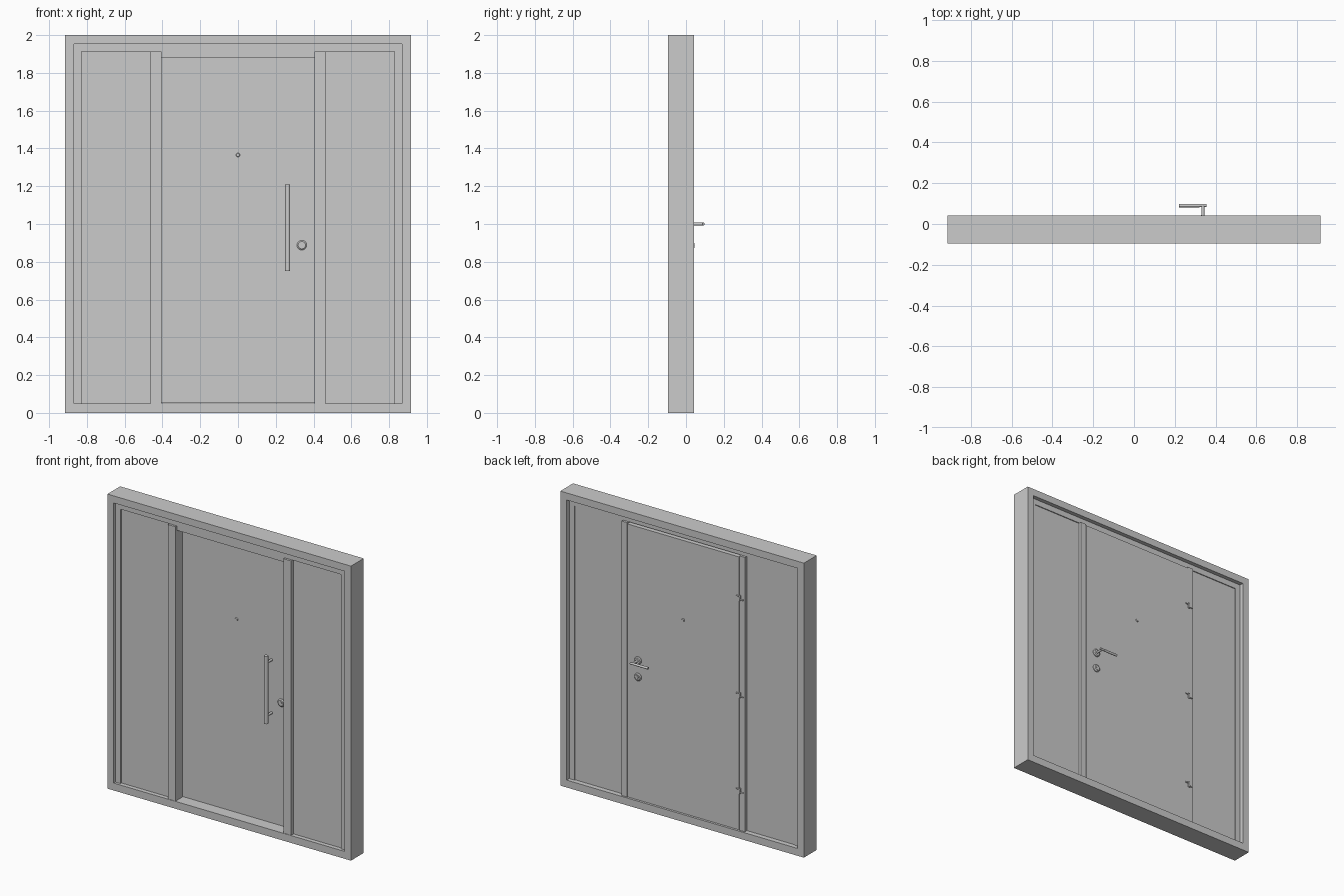
import bpy, bmesh
from math import pi
from mathutils import Vector

if "Cube" in bpy.data.objects:
    bpy.data.objects.remove(bpy.data.objects["Cube"])

Y0, Y1 = -0.095, 0.042      # front and back faces of the frame
DOOR_F, DOOR_B = -0.015, 0.03


def finish(name, bm, smooth=False):
    bmesh.ops.recalc_face_normals(bm, faces=bm.faces)
    me = bpy.data.meshes.new(name)
    bm.to_mesh(me)
    bm.free()
    ob = bpy.data.objects.new(name, me)
    bpy.context.collection.objects.link(ob)
    if smooth:
        bpy.ops.object.select_all(action='DESELECT')
        ob.select_set(True)
        bpy.context.view_layer.objects.active = ob
        bpy.ops.object.shade_smooth_by_angle()
    return ob


def box(name, x0, x1, y0, y1, z0, z1):
    bm = bmesh.new()
    bmesh.ops.create_cube(bm, size=1)
    for v in bm.verts:
        v.co = Vector((x0 + (v.co.x + .5) * (x1 - x0),
                       y0 + (v.co.y + .5) * (y1 - y0),
                       z0 + (v.co.z + .5) * (z1 - z0)))
    return finish(name, bm)


def rod(name, a, b, r, r2=None, seg=24):
    """Cylinder or cone from point a to point b."""
    a, b = Vector(a), Vector(b)
    bm = bmesh.new()
    bmesh.ops.create_cone(bm, cap_ends=True, segments=seg, radius1=r,
                          radius2=r if r2 is None else r2, depth=(b - a).length)
    q = Vector((0, 0, 1)).rotation_difference(b - a)
    for v in bm.verts:
        v.co = q @ v.co + (a + b) / 2
    return finish(name, bm, True)


def sweep_frame(name, prof, zb):
    """Mitred jambs and header; prof holds (inward offset, y) points."""
    bm = bmesh.new()
    rings = []
    for sx, top in ((-1, 0), (-1, 1), (1, 1), (1, 0)):
        rings.append([bm.verts.new((sx * (0.915 - d), y, 2 - d if top else zb))
                      for d, y in prof])
    n = len(prof)
    for p, q in zip(rings, rings[1:]):
        for i in range(n):
            bm.faces.new((p[i], p[(i + 1) % n], q[(i + 1) % n], q[i]))
    bm.faces.new(rings[0])
    bm.faces.new(rings[-1])
    return finish(name, bm)


def extrude_plan(name, pts, z0, z1):
    bm = bmesh.new()
    f = bm.faces.new([bm.verts.new((x, y, z0)) for x, y in pts])
    ext = bmesh.ops.extrude_face_region(bm, geom=[f])['geom']
    bmesh.ops.translate(bm, vec=(0, 0, z1 - z0),
                        verts=[v for v in ext if isinstance(v, bmesh.types.BMVert)])
    return finish(name, bm)


# Stepped outer frame and sill
sweep_frame("outer_frame", [(0, Y0), (.048, Y0), (.048, -.077), (.087, -.077),
                            (.087, .014), (.048, .014), (.048, Y1), (0, Y1)], .05)
box("sill", -.915, .915, Y0, Y1, 0, .05)

# Rebated mullions and side panels
for s, side in ((-1, "left"), (1, "right")):
    extrude_plan(side + "_mullion", [(s * x, y) for x, y in
                 ((.405, -.092), (.463, -.092), (.463, .03), (.422, .03),
                  (.422, DOOR_F), (.405, DOOR_F))], .05, 1.913)
    xs = sorted((s * .455, s * .835))
    box(side + "_panel", *xs, -.066, .008, .045, 1.918)

# Door leaf and the stop above it
box("door_leaf", -.42, .42, DOOR_F, DOOR_B, .052, 1.905)
box("head_stop", -.405, .405, -.075, DOOR_F, 1.882, 1.915)

# Front pull handle
PX, PY = .263, -.074
rod("pull_bar", (PX, PY, .75), (PX, PY, 1.21), .0135)
for z in (.80, 1.16):
    rod("pull_post", (PX, PY, z), (PX, DOOR_F, z), .008)


def rosette(name, x, z, y, d, r):
    """Round plate with a chamfered rim, facing direction d along y."""
    rod(name + "_plate", (x, y, z), (x, y + d * .005, z), r)
    rod(name + "_rim", (x, y + d * .005, z), (x, y + d * .010, z), r, r * .75)


# Lock cylinders on both sides, and the lever rosette at the back
for d, y, side in ((-1, DOOR_F, "front"), (1, DOOR_B, "back")):
    rosette(side + "_lock", .338, .888, y, d, .026)
    rod(side + "_lock_core", (.338, y, .891), (.338, y + d * .014, .891), .009)
    box(side + "_lock_lower", .334, .342, *sorted((y, y + d * .014)), .874, .889)
    rod(side + "_viewer", (0, y, 1.365), (0, y + d * .006, 1.365), .011, .008)
rosette("lever", .338, 1.0, DOOR_B, 1, .026)

# Lever handle
rod("lever_neck", (.338, DOOR_B, 1.0), (.338, .09, 1.0), .0075)
rod("lever_hub", (.318, .091, 1.0), (.355, .091, 1.0), .007)
rod("lever_grip", (.22, .090, 1.0), (.322, .090, 1.0), .008)

# Hinges
for z in (.32, .97, 1.63):
    rod("hinge_knuckle", (-.428, .034, z - .018), (-.428, .034, z + .018), .006, seg=16)
    rod("hinge_door_pin", (-.428, .033, z + .01), (-.400, .033, z + .01), .004, seg=12)
    rod("hinge_frame_pin", (-.428, .033, z - .01), (-.452, .033, z - .01), .004, seg=12)
